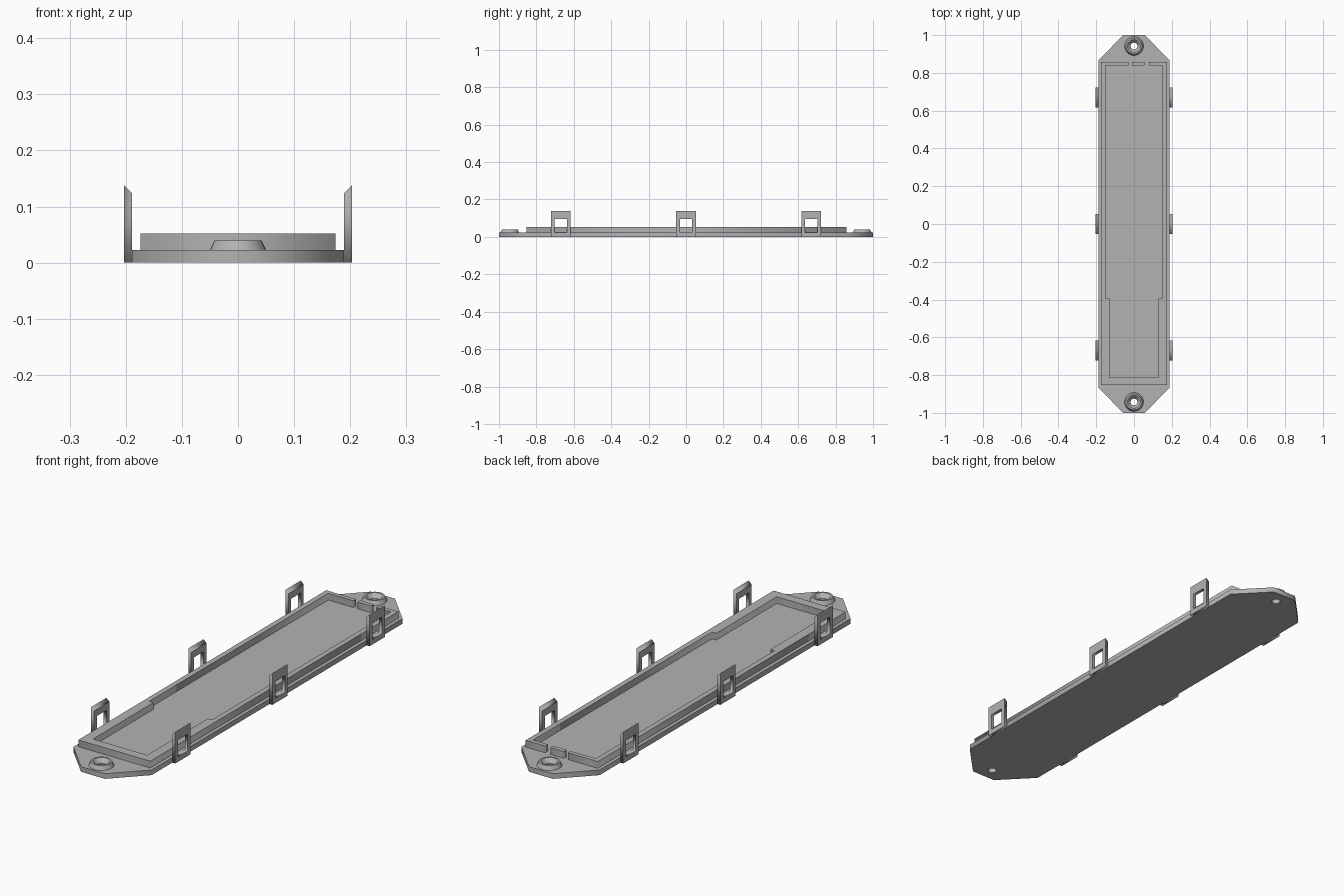
import bpy
import bmesh
from math import cos, sin, tau

cube = bpy.data.objects.get("Cube")
if cube:
    bpy.data.objects.remove(cube)

GREY = (0.45, 0.45, 0.45, 1)
mat = bpy.data.materials.new("plain grey")
mat.use_nodes = True
mat.diffuse_color = GREY
mat.node_tree.nodes["Principled BSDF"].inputs["Base Color"].default_value = GREY

PLATE_TOP = 0.0225
RIM_TOP = 0.052
SCREW_Y = 0.942
HOLE_R = 0.018


def rect(x0, x1, y0, y1):
    return [(x0, y0), (x1, y0), (x1, y1), (x0, y1)]


def circle(x, y, r, n=32):
    return [(x + r * cos(tau * i / n), y + r * sin(tau * i / n)) for i in range(n)]


def add_object(name, bm):
    bmesh.ops.remove_doubles(bm, verts=bm.verts, dist=1e-5)
    bmesh.ops.recalc_face_normals(bm, faces=bm.faces)
    mesh = bpy.data.meshes.new(name)
    bm.to_mesh(mesh)
    bm.free()
    mesh.materials.append(mat)
    obj = bpy.data.objects.new(name, mesh)
    bpy.context.collection.objects.link(obj)
    return obj


def slab(outlines, low, high):
    """Extrude an outline (later outlines are holes) between two heights."""
    curve = bpy.data.curves.new("outline", "CURVE")
    curve.dimensions = "2D"
    curve.fill_mode = "BOTH"
    curve.extrude = (high - low) / 2
    for points in outlines:
        spline = curve.splines.new("POLY")
        spline.points.add(len(points) - 1)
        for p, (x, y) in zip(spline.points, points):
            p.co = (x, y, 0, 1)
        spline.use_cyclic_u = True
    temp = bpy.data.objects.new("outline", curve)
    mesh = temp.to_mesh()
    bm = bmesh.new()
    bm.from_mesh(mesh)
    temp.to_mesh_clear()
    bpy.data.objects.remove(temp)
    bpy.data.curves.remove(curve)
    for v in bm.verts:
        v.co.z += (low + high) / 2
    return bm


# Base plate with clipped corners and two screw holes
quarter = [(0.189, 0.865), (0.058, 1)]
half = quarter + [(-x, y) for x, y in reversed(quarter)]
plate = half + [(-x, -y) for x, y in half]
holes = [circle(0, s * SCREW_Y, HOLE_R) for s in (1, -1)]
add_object("base_plate", slab([plate] + holes, 0, PLATE_TOP))

# Raised rim, thicker at the front, open at the back between the gaps
rim = [(-0.174, 0.857), (-0.174, -0.853), (0.174, -0.853), (0.174, 0.857),
       (0.08, 0.857), (0.08, 0.838), (0.151, 0.838), (0.151, -0.395),
       (0.131, -0.395), (0.131, -0.813), (-0.131, -0.813), (-0.131, -0.395),
       (-0.151, -0.395), (-0.151, 0.838), (-0.03, 0.838), (-0.03, 0.857)]
add_object("rim", slab([rim], PLATE_TOP, RIM_TOP))
add_object("rim_back_tab", slab([rect(-0.01, 0.055, 0.838, 0.857)], PLATE_TOP, RIM_TOP))

# Countersunk screw bosses
boss_profile = [(0.05, PLATE_TOP), (0.042, 0.04), (0.034, 0.04), (HOLE_R, PLATE_TOP)]
for name, side in (("back", 1), ("front", -1)):
    bm = bmesh.new()
    rings = [[bm.verts.new((x, y, z)) for x, y in circle(0, side * SCREW_Y, r)]
             for r, z in boss_profile]
    for a, b in zip(rings, rings[1:] + rings[:1]):
        for i in range(len(a)):
            j = (i + 1) % len(a)
            bm.faces.new((a[i], a[j], b[j], b[i]))
    boss = add_object(name + "_screw_boss", bm)
    bpy.ops.object.select_all(action="DESELECT")
    boss.select_set(True)
    bpy.context.view_layer.objects.active = boss
    bpy.ops.object.shade_smooth_by_angle(angle=0.5)

# Snap clips: upright frames with a window and a sloped inner top edge
for side, side_name in ((1, "left"), (-1, "right")):
    for y, place in ((-0.67, "front"), (0, "middle"), (0.67, "back")):
        bm = slab([rect(-0.053, 0.053, 0, 0.138),
                   rect(-0.033, 0.033, PLATE_TOP, 0.095)], 0.189, 0.203)
        for v in bm.verts:
            u, h, out = v.co
            if h > 0.13 and out < 0.195:
                h = 0.124
            v.co = (side * out, y + u, h)
        add_object(f"{side_name}_{place}_clip", bm)
